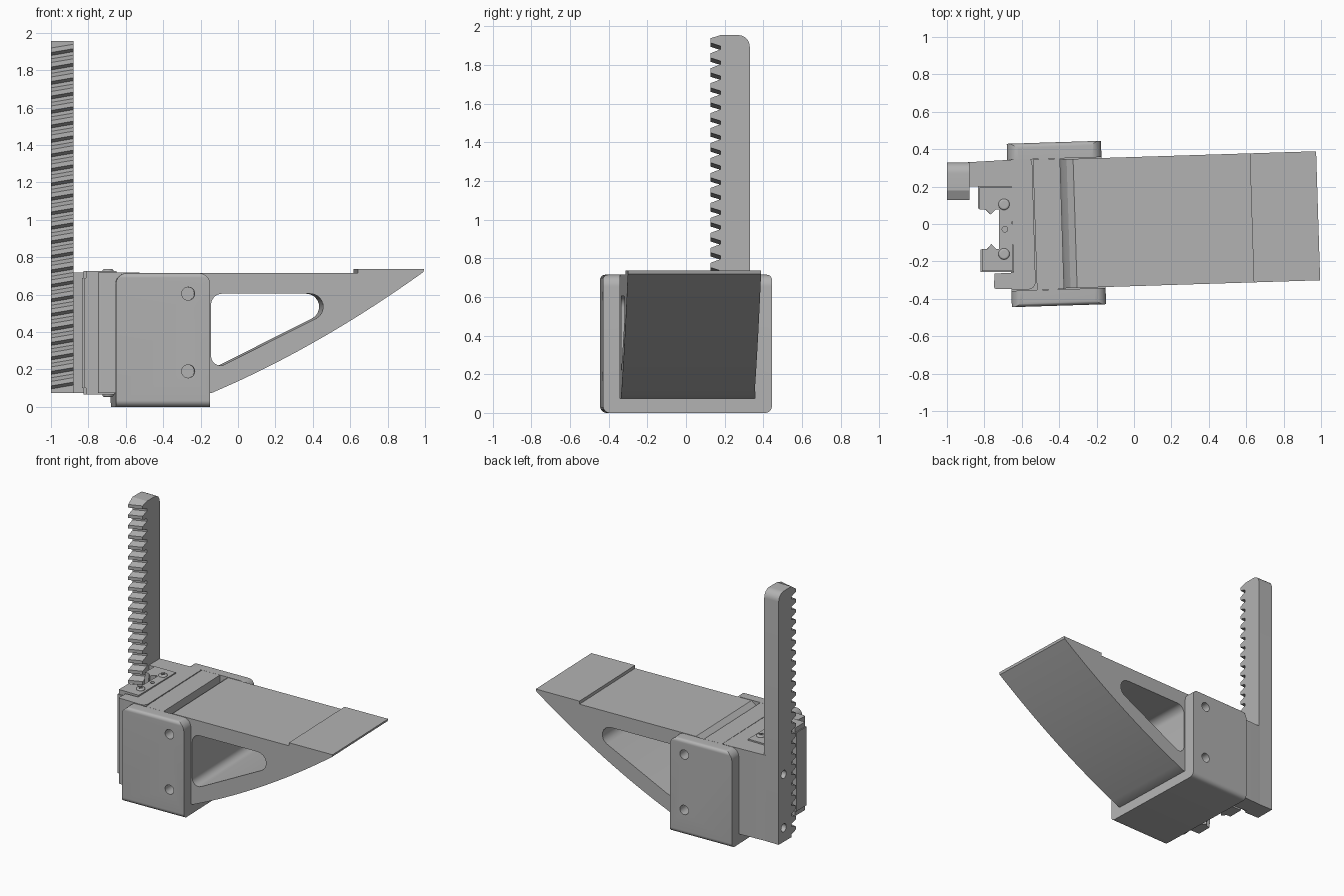
import bpy, bmesh, math
from mathutils import Vector, Matrix

if "Cube" in bpy.data.objects:
    bpy.data.objects.remove(bpy.data.objects["Cube"], do_unlink=True)

grey = bpy.data.materials.new("plain_grey")
grey.use_nodes = True
grey.diffuse_color = (0.45, 0.45, 0.45, 1)
grey.node_tree.nodes["Principled BSDF"].inputs["Base Color"].default_value = grey.diffuse_color

PIVOT = Matrix.Translation((-0.415, 0.005, 0))
TILT = PIVOT @ Matrix.Rotation(math.radians(1.8), 4, 'Z') @ PIVOT.inverted()


def fillet(corners):
    """Round polygon corners given as (u, v, radius)."""
    out = []
    for i, (u, v, r) in enumerate(corners):
        p = Vector((u, v))
        if not r:
            out.append((u, v))
            continue
        a = (Vector(corners[i - 1][:2]) - p).normalized()
        b = (Vector(corners[(i + 1) % len(corners)][:2]) - p).normalized()
        half = a.angle(b) / 2
        centre = p + (a + b).normalized() * r / math.sin(half)
        reach = r / math.tan(half)
        s, e = p + a * reach - centre, p + b * reach - centre
        sweep = s.angle_signed(e)
        for k in range(9):
            q = centre + Matrix.Rotation(-sweep * k / 8, 2) @ s
            out.append(tuple(q))
    return out


def prism(name, outline, axis, lo, hi):
    """Extrude an outline along one axis."""
    place = {'x': lambda u, v, w: (w, u, v),
             'y': lambda u, v, w: (u, w, v),
             'z': lambda u, v, w: (u, v, w)}[axis]
    bm = bmesh.new()
    ends = [[bm.verts.new(place(u, v, w)) for u, v in outline] for w in (lo, hi)]
    for ring in ends:
        bm.faces.new(ring)
    n = len(outline)
    for i in range(n):
        j = (i + 1) % n
        bm.faces.new((ends[0][i], ends[0][j], ends[1][j], ends[1][i]))
    bmesh.ops.recalc_face_normals(bm, faces=bm.faces)
    mesh = bpy.data.meshes.new(name)
    bm.to_mesh(mesh)
    bm.free()
    mesh.materials.append(grey)
    ob = bpy.data.objects.new(name, mesh)
    bpy.context.collection.objects.link(ob)
    return ob


def box(name, x, y, z):
    return prism(name, [(x[0], y[0]), (x[1], y[0]), (x[1], y[1]), (x[0], y[1])], 'z', *z)


def rod(name, u, v, r, axis, lo, hi):
    ring = [(u + r * math.cos(math.tau * k / 24), v + r * math.sin(math.tau * k / 24)) for k in range(24)]
    return prism(name, ring, axis, lo, hi)


def cut(ob, cutter):
    cutter.hide_render = True
    mod = ob.modifiers.new("cut", 'BOOLEAN')
    mod.operation, mod.object, mod.solver = 'DIFFERENCE', cutter, 'EXACT'
    with bpy.context.temp_override(object=ob, active_object=ob):
        bpy.ops.object.modifier_apply(modifier=mod.name)
    bpy.data.objects.remove(cutter, do_unlink=True)


def bevel(ob, width, test):
    """Round the edges whose two end points pass the test."""
    bm = bmesh.new()
    bm.from_mesh(ob.data)
    edges = [e for e in bm.edges if test(e.verts[0].co, e.verts[1].co)]
    bmesh.ops.bevel(bm, geom=edges, offset=width, segments=6, profile=0.5, affect='EDGES')
    bm.to_mesh(ob.data)
    bm.free()


# U-shaped clamp with two side plates and a floor
clamp = prism("clamp", fillet([
    (-0.437, 0, 0.035), (0.437, 0, 0.035), (0.437, 0.715, 0.025), (0.35, 0.715, 0),
    (0.35, 0.075, 0), (-0.35, 0.075, 0), (-0.35, 0.715, 0), (-0.437, 0.715, 0.025)]),
    'x', -0.667, -0.163)
# plate corners are rounded by trimming with a filleted block outline
for side in (-1, 1):
    for x, d in ((-0.667, 1), (-0.163, -1)):
        r = 0.06
        arc = [(x + d * r * (1 - math.sin(t)), 0.715 - r * (1 - math.cos(t)))
               for t in [math.pi / 2 * k / 8 for k in range(9)]]
        y = sorted((side * 0.34, side * 0.46))
        cut(clamp, prism("corner_cutter", [(x - d * 0.01, 0.725), (x + d * r, 0.725)] + arc
                         + [(x - d * 0.01, 0.655)], 'y', *y))
for z in (0.19, 0.605):
    cut(clamp, rod("hole_cutter", -0.28, z, 0.035, 'y', -0.6, 0.6))

# cross wall behind the wedge
cross_wall = box("cross_wall", (-0.53, -0.385), (-0.349, 0.349), (0.07, 0.715))

# wedge with curved underside, raised tip plate and rounded window
under = [(0.98 - 1.13 * t, 0.72 - 0.81 * t + 0.165 * t * t) for t in [k / 20 for k in range(21)]]
wedge = prism("wedge", [(-0.315, 0.715), (0.63, 0.715), (0.63, 0.738), (0.985, 0.738)] + under
              + [(-0.385, 0.075), (-0.385, 0.6), (-0.375, 0.64), (-0.35, 0.69)], 'y', -0.345, 0.345)
cut(wedge, prism("window_cutter", fillet([
    (-0.155, 0.605, 0.06), (0.67, 0.605, 0.07), (-0.155, 0.19, 0.05)]), 'y', -0.6, 0.6))

for ob in (clamp, cross_wall, wedge):
    ob.data.transform(TILT)

# C-shaped holder joining the clamp to the rack
holder = prism("holder", fillet([
    (-0.89, 0.33, 0), (-0.545, 0.35, 0.025), (-0.525, -0.35, 0.04), (-0.75, -0.348, 0.015),
    (-0.745, -0.265, 0), (-0.645, -0.26, 0), (-0.655, 0.2, 0), (-0.89, 0.2, 0)]), 'z', 0.075, 0.717)

# slider block with end caps
jaw = [(-0.645, -0.257), (-0.82, -0.257), (-0.82, -0.136), (-0.79, -0.136), (-0.765, -0.11),
       (-0.74, -0.136), (-0.722, -0.136), (-0.722, 0.082), (-0.74, 0.082), (-0.77, 0.052),
       (-0.8, 0.082), (-0.834, 0.082), (-0.834, 0.203), (-0.65, 0.203)]
slider = prism("slider", jaw, 'z', 0.1, 0.69)
trim = [(-0.7 + (x + 0.7) * 0.94, -0.03 + (y + 0.03) * 0.97) for x, y in jaw]
for label, lo, hi in (("lower", 0.065, 0.1), ("upper", 0.69, 0.725)):
    cap = prism(label + "_end_cap", trim, 'z', lo, hi)
    cut(cap, rod("port_cutter", -0.69, -0.028, 0.015, 'z', lo - 0.01, hi + 0.01))
    # domed cross-head screws
    for y in (0.105, -0.16):
        top = label == "upper"
        ends = (0.72, 0.737) if top else (0.053, 0.07)
        screw = rod(label + "_screw", -0.695, y, 0.03, 'z', *ends)
        outer = ends[1] if top else ends[0]
        bevel(screw, 0.01, lambda a, b: abs(a.z - outer) < 1e-4 and abs(b.z - outer) < 1e-4)
        for w, h in ((0.018, 0.004), (0.004, 0.018)):
            cut(screw, box("slot_cutter", (-0.695 - w, -0.695 + w), (y - h, y + h),
                           (outer - 0.008, outer + 0.008)))

# tall toothed rack, teeth slightly slanted across the width
teeth = []
for i in range(24):
    z = 0.088 + i * 0.0775
    teeth += [(0.178, z), (0.178, z + 0.018), (0.127, z + 0.034), (0.127, z + 0.058)]
back = [(0.178, 1.955), (0.27, 1.955)] + [
    (0.27 + 0.06 * math.sin(t), 1.895 + 0.06 * math.cos(t)) for t in [math.pi / 16 * k for k in range(1, 9)]]
rack = prism("rack", [(0.178, 0.075)] + teeth + back + [(0.33, 0.075)], 'x', -1, -0.88)
for v in rack.data.vertices:
    if v.co.y < 0.18 and 0.08 < v.co.z < 1.95:
        v.co.z += (v.co.x + 0.94) * 0.17
for z in (0.18, 0.58):
    cut(rack, rod("hole_cutter", 0.27, z, 0.03, 'x', -1.1, -0.9))

# crisp edges with smooth rounded parts
for ob in bpy.context.collection.objects:
    if ob.type == 'MESH' and grey.name in ob.data.materials:
        bpy.ops.object.select_all(action='DESELECT')
        ob.select_set(True)
        bpy.context.view_layer.objects.active = ob
        bpy.ops.object.shade_smooth_by_angle(angle=math.radians(25))
